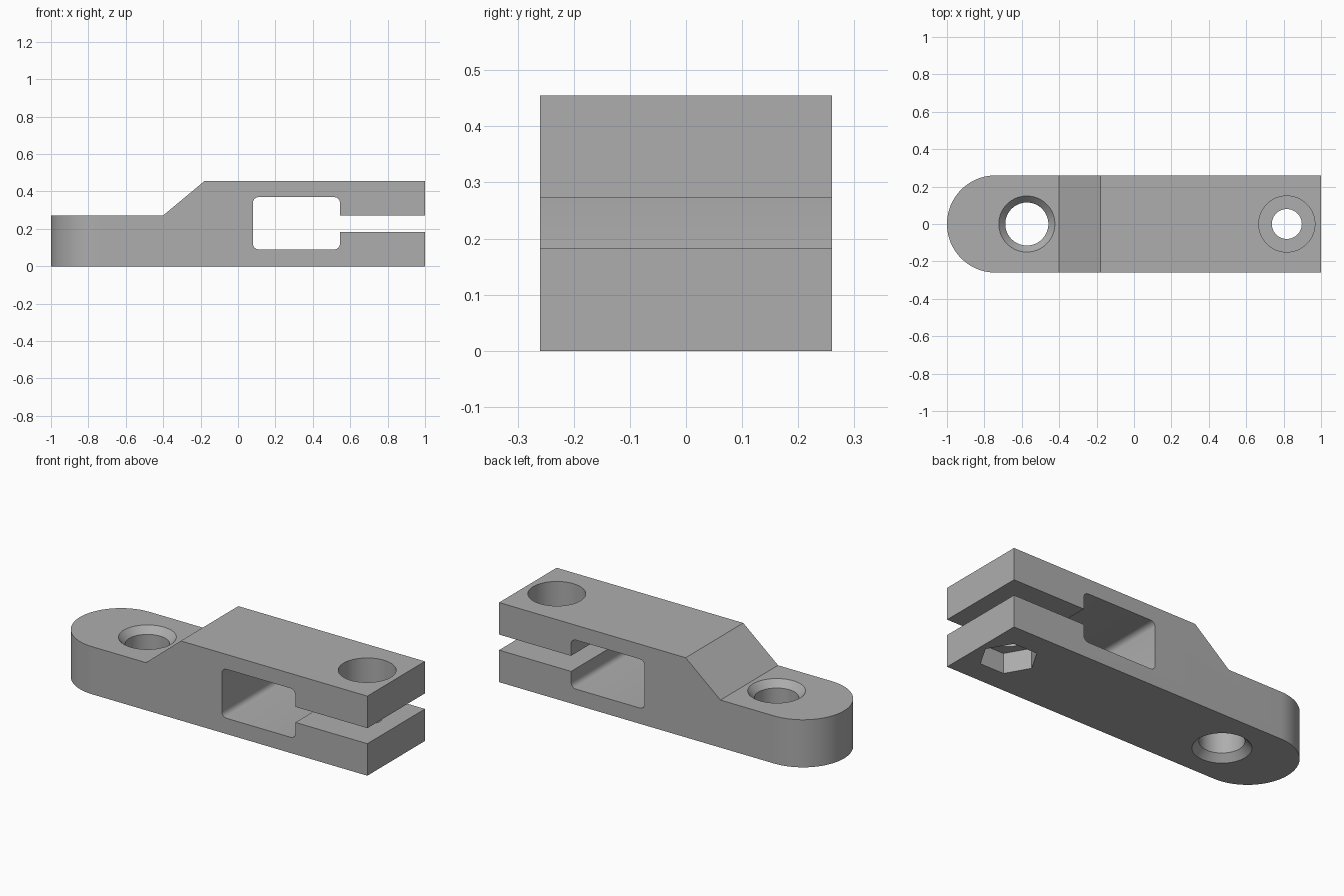
import bpy, bmesh
from math import sin, cos, pi, radians

cube = bpy.data.objects.get("Cube")
if cube:
    bpy.data.objects.remove(cube, do_unlink=True)

grey = bpy.data.materials.new("plain grey")
grey.use_nodes = True
colour = (0.42, 0.42, 0.42, 1)
grey.diffuse_color = colour
grey.node_tree.nodes["Principled BSDF"].inputs["Base Color"].default_value = colour

HALF_WIDTH = 0.26


def arc(cx, cy, r, start, end, steps):
    angles = [radians(start + (end - start) * i / steps) for i in range(steps + 1)]
    return [(cx + r * cos(a), cy + r * sin(a)) for a in angles]


def make_object(name, bm):
    bmesh.ops.recalc_face_normals(bm, faces=bm.faces)
    mesh = bpy.data.meshes.new(name)
    bm.to_mesh(mesh)
    bm.free()
    mesh.materials.append(grey)
    obj = bpy.data.objects.new(name, mesh)
    bpy.context.collection.objects.link(obj)
    return obj


def prism(name, points, depth):
    bm = bmesh.new()
    face = bm.faces.new([bm.verts.new(p) for p in points])
    result = bmesh.ops.extrude_face_region(bm, geom=[face])
    moved = [v for v in result["geom"] if isinstance(v, bmesh.types.BMVert)]
    bmesh.ops.translate(bm, verts=moved, vec=depth)
    return make_object(name, bm)


def turned_cutter(name, x, profile, sides=64):
    """Solid of stacked (radius, height) rings around a vertical axis."""
    bm = bmesh.new()
    rings = [[bm.verts.new((x + r * cos(2 * pi * i / sides), r * sin(2 * pi * i / sides), z))
              for i in range(sides)] for r, z in profile]
    for low, high in zip(rings, rings[1:]):
        for i in range(sides):
            j = (i + 1) % sides
            bm.faces.new((low[i], low[j], high[j], high[i]))
    bm.faces.new(rings[0])
    bm.faces.new(rings[-1])
    return make_object(name, bm)


def combine(target, tool, operation):
    mod = target.modifiers.new(tool.name, "BOOLEAN")
    mod.operation, mod.solver, mod.object = operation, "EXACT", tool
    bpy.context.view_layer.objects.active = target
    bpy.ops.object.modifier_apply(modifier=mod.name)
    bpy.data.objects.remove(tool, do_unlink=True)


# Side profile: stepped top, clamp slot and round-cornered window
left, right, low, high, r = 0.08, 0.545, 0.09, 0.37, 0.03
slot_low, slot_high = 0.183, 0.272
side = [(-1.2, 0), (1, 0), (1, slot_low), (right, slot_low)]
side += arc(right - r, low + r, r, 0, -90, 4)
side += arc(left + r, low + r, r, 270, 180, 4)
side += arc(left + r, high - r, r, 180, 90, 4)
side += arc(right - r, high - r, r, 90, 0, 4)
side += [(right, slot_high), (1, slot_high), (1, 0.455),
         (-0.18, 0.455), (-0.4, slot_high), (-1.2, slot_high)]
body = prism("clamp_arm", [(x, -0.4, z) for x, z in side], (0, 0.8, 0))

# Plan outline rounds the mounting end
plan = [(1.2, -HALF_WIDTH), (1.2, HALF_WIDTH)]
plan += arc(HALF_WIDTH - 1, 0, HALF_WIDTH, 90, 270, 40)
outline = prism("outline", [(x, y, -0.1) for x, y in plan], (0, 0, 0.8))
combine(body, outline, "INTERSECT")

# Mounting hole, countersunk from both sides
wide, narrow, sink = 0.15, 0.115, 0.038
mount = [(wide, -0.1), (wide, 0), (narrow, sink), (narrow, slot_high - sink),
         (wide, slot_high), (wide, 0.6)]
combine(body, turned_cutter("mounting_hole", -0.573, mount), "DIFFERENCE")

# Clamp bolt hole with head recess above and hexagonal nut pocket below
bolt = [(0.08, -0.1), (0.08, 0.315), (wide, 0.315), (wide, 0.6)]
combine(body, turned_cutter("bolt_hole", 0.817, bolt), "DIFFERENCE")
nut = [(wide, -0.1), (wide, 0.115)]
combine(body, turned_cutter("nut_pocket", 0.817, nut, 6), "DIFFERENCE")

bpy.ops.object.select_all(action="DESELECT")
body.select_set(True)
bpy.context.view_layer.objects.active = body
bpy.ops.object.shade_smooth_by_angle(angle=radians(30))
